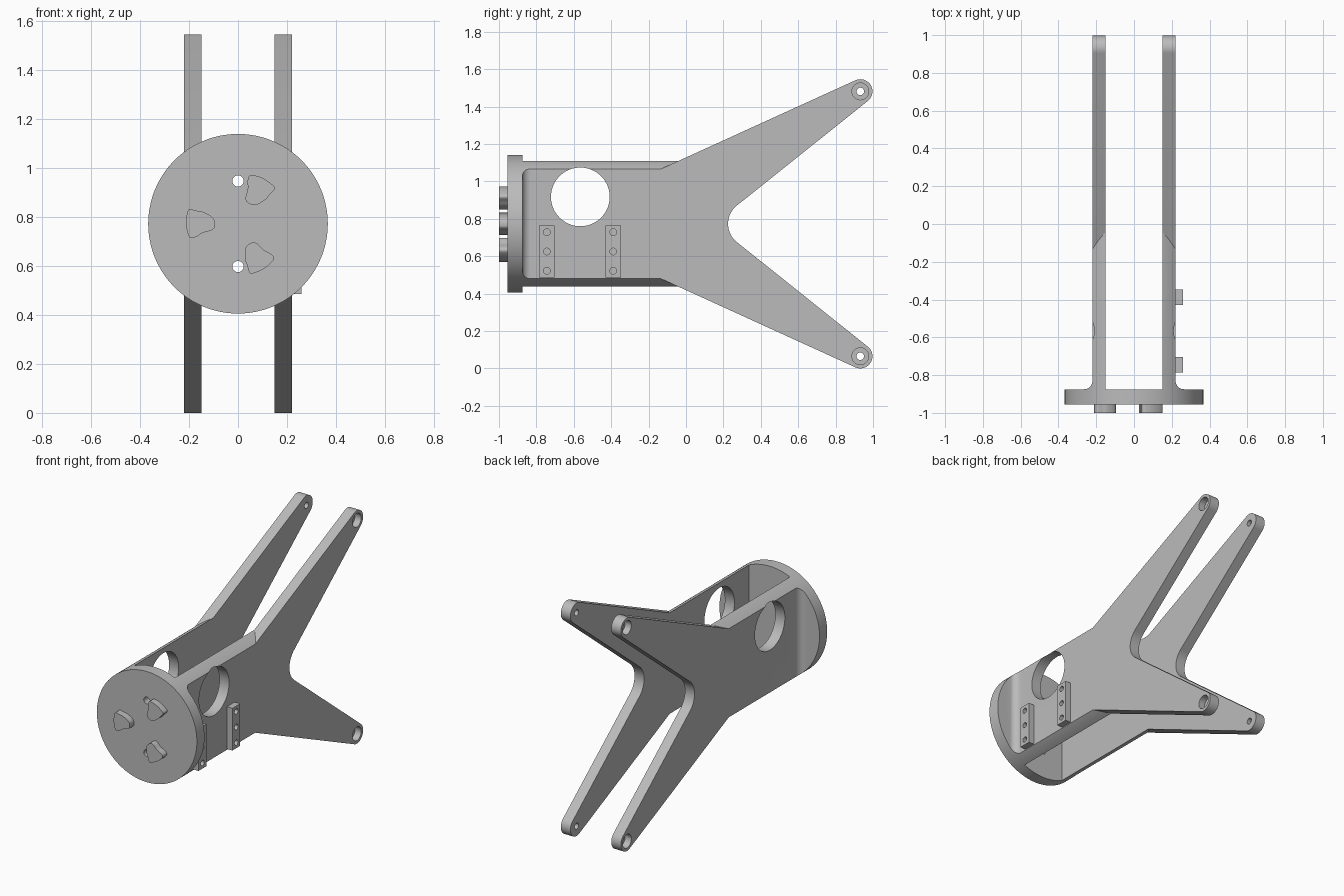
import bpy, bmesh, math
from mathutils import Vector

if "Cube" in bpy.data.objects:
    bpy.data.objects.remove(bpy.data.objects["Cube"])

ZC = 0.773                      # height of the long axis
R_DISC = 0.367
X_IN, X_OUT = 0.15, 0.22        # inner and outer faces of the side plates

grey = bpy.data.materials.new("plain grey")
grey.diffuse_color = (0.5, 0.5, 0.5, 1)
grey.use_nodes = True
grey.node_tree.nodes["Principled BSDF"].inputs["Base Color"].default_value = grey.diffuse_color


def prism(name, pts, move):
    """Solid made by sweeping a closed 3D outline along a vector."""
    bm = bmesh.new()
    face = bm.faces.new([bm.verts.new(p) for p in pts])
    ext = bmesh.ops.extrude_face_region(bm, geom=[face])
    verts = [g for g in ext["geom"] if isinstance(g, bmesh.types.BMVert)]
    bmesh.ops.translate(bm, verts=verts, vec=Vector(move))
    bmesh.ops.recalc_face_normals(bm, faces=bm.faces[:])
    mesh = bpy.data.meshes.new(name)
    bm.to_mesh(mesh)
    bm.free()
    mesh.materials.append(grey)
    ob = bpy.data.objects.new(name, mesh)
    bpy.context.collection.objects.link(ob)
    return ob


def arc(cx, cy, r, a0, a1, n):
    """Points on an arc, angles in degrees, both ends included."""
    return [(cx + r * math.cos(math.radians(a0 + (a1 - a0) * i / n)),
             cy + r * math.sin(math.radians(a0 + (a1 - a0) * i / n))) for i in range(n + 1)]


def rod_x(name, y, z, r, x0, x1, n=32):
    return prism(name, [(x0, a, b) for a, b in arc(y, z, r, 0, 360, n)[:-1]], (x1 - x0, 0, 0))


def rod_y(name, x, z, r, y0, y1, n=32):
    return prism(name, [(a, y0, b) for a, b in arc(x, z, r, 0, 360, n)[:-1]], (0, y1 - y0, 0))


def combine(ob, other, operation):
    mod = ob.modifiers.new("cut", 'BOOLEAN')
    mod.object, mod.operation, mod.solver = other, operation, 'EXACT'
    bpy.context.view_layer.objects.active = ob
    bpy.ops.object.modifier_apply(modifier=mod.name)
    bpy.data.objects.remove(other)


def finish(ob):
    bpy.ops.object.select_all(action='DESELECT')
    ob.select_set(True)
    bpy.context.view_layer.objects.active = ob
    bpy.ops.object.shade_smooth_by_angle(angle=math.radians(30))


# End disc and the two plate roots: one U-shaped plan, rounded by a cylinder
half = [(0.4, -0.955), (0.4, -0.875)]
half += arc(X_OUT + 0.045, -0.83, 0.045, 270, 180, 8)
half += [(X_OUT, -0.04), (X_IN, -0.04), (X_IN, -0.875)]
plan = half + [(-x, y) for x, y in reversed(half)]
frame = prism("frame", [(x, y, 0.3) for x, y in plan], (0, 0, 1))
combine(frame, rod_y("rounding", 0, ZC, R_DISC, -1.2, 0.2, 128), 'INTERSECT')

# Forked arms, upper half outline mirrored about the long axis
OUT_ANG, IN_ANG = 24.5, 38.7
TIP_Y, TIP_Z, TIP_R = 0.932, 1.481, 0.065
tip = arc(TIP_Y, TIP_Z, TIP_R, 90 + OUT_ANG, IN_ANG - 90, 20)
start_z = tip[0][1] - (tip[0][0] + 0.25) * math.tan(math.radians(OUT_ANG))
crotch = arc(0.35, ZC, 0.125, 90 + IN_ANG, 180, 8)
upper = [(-0.25, start_z)] + tip + crotch
fork = upper + [(y, 2 * ZC - z) for y, z in reversed(upper[:-1])]
for side in (-1, 1):
    arm = prism("fork", [(side * X_IN, y, z) for y, z in fork], (side * (X_OUT - X_IN), 0, 0))
    combine(frame, arm, 'UNION')

# Large window through both plates
combine(frame, rod_x("window", -0.565, 0.917, 0.157, -0.5, 0.5, 64), 'DIFFERENCE')

# Pivot holes with counterbores on the outer faces
for z in (TIP_Z, 2 * ZC - TIP_Z):
    combine(frame, rod_x("pivot", TIP_Y, z, 0.02, -0.5, 0.5), 'DIFFERENCE')
    for side in (-1, 1):
        bore = rod_x("bore", TIP_Y, z, 0.045, side * 0.175, side * 0.3)
        combine(frame, bore, 'DIFFERENCE')

# Two holes through the disc
for z in (ZC - 0.175, ZC + 0.175):
    combine(frame, rod_y("disc_hole", 0, z, 0.023, -1.1, -0.8), 'DIFFERENCE')
finish(frame)

# Three rounded lugs on the disc front
lug = [(0.202, 0.063), (0.167, 0.052), (0.143, 0.050), (0.100, 0.026), (0.093, 0),
       (0.098, -0.026), (0.147, -0.036), (0.167, -0.053), (0.198, -0.062),
       (0.209, -0.029), (0.213, 0), (0.210, 0.037)]
for _ in range(2):              # corner cutting
    lug = [(a[0] * k + b[0] * (1 - k), a[1] * k + b[1] * (1 - k))
           for a, b in zip(lug, lug[1:] + lug[:1]) for k in (0.75, 0.25)]
for i, deg in enumerate((60, 180, 300)):
    c, s = math.cos(math.radians(deg)), math.sin(math.radians(deg))
    # outline is mirrored so its broad shoulder faces the same way round
    pts = [(u * c + v * s, -1.0, ZC + u * s - v * c) for u, v in lug]
    finish(prism(f"lug_{i + 1}", pts, (0, 0.046, 0)))

# Two drilled mounting blocks on the right plate
for name, y in (("front_block", -0.744), ("rear_block", -0.389)):
    block = prism(name, [(X_OUT, y + a, z) for a, z in
                         ((-0.041, 0.485), (0.041, 0.485), (0.041, 0.765), (-0.041, 0.765))],
                  (0.04, 0, 0))
    for z in (0.522, 0.625, 0.728):
        combine(block, rod_x("screw_hole", y, z, 0.018, 0.1, 0.4, 24), 'DIFFERENCE')
    finish(block)
